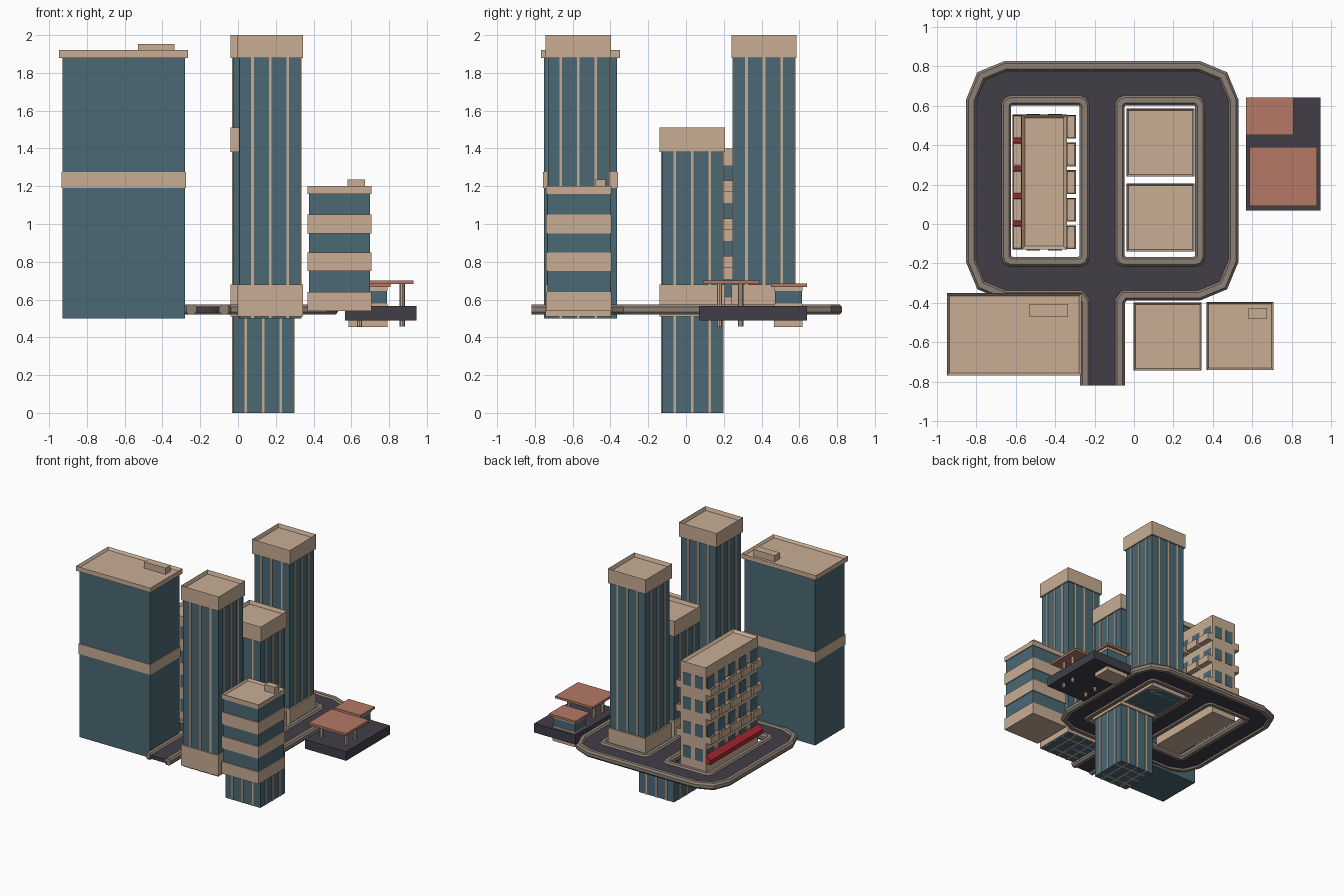
import bpy, bmesh
from math import cos, sin, pi
from mathutils import Vector

if "Cube" in bpy.data.objects:
    bpy.data.objects.remove(bpy.data.objects["Cube"])


def material(name, rgb):
    m = bpy.data.materials.new(name)
    m.diffuse_color = (*rgb, 1)
    m.use_nodes = True
    m.node_tree.nodes["Principled BSDF"].inputs["Base Color"].default_value = m.diffuse_color
    return m


STONE = material("stone", (0.58, 0.42, 0.30))
GLASS = material("glass", (0.07, 0.14, 0.175))
ASPHALT = material("asphalt", (0.053, 0.048, 0.064))
KERB = material("kerb", (0.27, 0.215, 0.18))
CLAY = material("clay", (0.46, 0.19, 0.13))
RED = material("red", (0.40, 0.02, 0.03))


def finish(name, bm, mat):
    bmesh.ops.recalc_face_normals(bm, faces=bm.faces)
    me = bpy.data.meshes.new(name)
    bm.to_mesh(me)
    bm.free()
    me.materials.append(mat)
    ob = bpy.data.objects.new(name, me)
    bpy.context.collection.objects.link(ob)
    return ob


def boxes(name, specs, mat, rim=0, depth=0):
    """Boxes given as (x0, x1, y0, y1, z0, z1); rim and depth sink the top face."""
    bm = bmesh.new()
    for x0, x1, y0, y1, z0, z1 in specs:
        vs = bmesh.ops.create_cube(bm, size=1)["verts"]
        for v in vs:
            v.co = (x1 if v.co.x > 0 else x0, y1 if v.co.y > 0 else y0, z1 if v.co.z > 0 else z0)
        if rim:
            top = max({f for v in vs for f in v.link_faces}, key=lambda f: f.calc_center_median().z)
            bmesh.ops.inset_region(bm, faces=[top], thickness=rim)
            for v in top.verts:
                v.co.z -= depth
    return finish(name, bm, mat)


def box(name, *spec, mat=STONE, rim=0, depth=0):
    return boxes(name, [spec], mat, rim, depth)


def arc(cx, cy, r, a0, n=2):
    return [(cx + r * cos(a0 + pi / 2 * i / n), cy + r * sin(a0 + pi / 2 * i / n)) for i in range(n + 1)]


def sweep(name, path, profile, mat, closed):
    """Sweep a closed (offset, z) profile along a flat path with mitred corners."""
    bm = bmesh.new()
    pts = [Vector(p) for p in path]
    n, rings = len(pts), []
    for i, p in enumerate(pts):
        a = (p - pts[i - 1]).normalized() if closed or i else None
        b = (pts[(i + 1) % n] - p).normalized() if closed or i < n - 1 else None
        a, b = a or b, b or a
        na, nb = Vector((a.y, -a.x)), Vector((b.y, -b.x))
        m = (na + nb) / (1 + na.dot(nb))
        rings.append([bm.verts.new((p.x + m.x * d, p.y + m.y * d, z)) for d, z in profile])
    k = len(profile)
    for i in range(n if closed else n - 1):
        r, s = rings[i], rings[(i + 1) % n]
        for j in range(k):
            bm.faces.new((r[j], r[(j + 1) % k], s[(j + 1) % k], s[j]))
    if not closed:
        bm.faces.new(rings[0])
        bm.faces.new(rings[-1])
    return finish(name, bm, mat)


# Road network: outer edge with its stem, and two island holes
R = 0.175
x0, x1, y0, y1 = -0.825, 0.503, -0.362, 0.8
outer = [(-0.0725, -0.818), (-0.0725, y0 - 0.03), (-0.05, y0)]
for k, (cx, cy) in enumerate([(x1 - R, y0 + R), (x1 - R, y1 - R), (x0 + R, y1 - R), (x0 + R, y0 + R)]):
    outer += arc(cx, cy, R, (k - 1) * pi / 2)
outer += [(-0.27, y0), (-0.2475, y0 - 0.03), (-0.2475, -0.818)]


def island(xa, xb, ya, yb, r=0.028):
    pts = []
    for k, (cx, cy) in enumerate([(xb - r, ya + r), (xb - r, yb - r), (xa + r, yb - r), (xa + r, ya + r)]):
        pts += arc(cx, cy, r, (k - 1) * pi / 2)
    return pts


islands = [island(-0.648, -0.25, -0.192, 0.627), island(-0.073, 0.335, -0.192, 0.627)]

# Kerbs
kerb = [(-0.026, 0.535), (-0.014, 0.52), (0.014, 0.52), (0.026, 0.535),
        (0.026, 0.56), (0.014, 0.575), (-0.014, 0.575), (-0.026, 0.56)]
sweep("outer_kerb", outer, kerb, KERB, False)
for i, p in enumerate(islands):
    sweep(f"island_kerb_{i + 1}", p, kerb, KERB, True)

# Asphalt slab: filled flat curve with holes, turned into a mesh
cu = bpy.data.curves.new("road_outline", "CURVE")
cu.dimensions, cu.fill_mode, cu.extrude = "2D", "BOTH", 0.015
for path in [outer] + islands:
    sp = cu.splines.new("POLY")
    sp.points.add(len(path) - 1)
    for q, (x, y) in zip(sp.points, path):
        q.co = (x, y, 0, 1)
    sp.use_cyclic_u = True
tmp = bpy.data.objects.new("road_outline", cu)
bpy.context.collection.objects.link(tmp)
bpy.context.view_layer.update()
mesh = bpy.data.meshes.new_from_object(tmp.evaluated_get(bpy.context.evaluated_depsgraph_get()))
bpy.data.objects.remove(tmp)
mesh.materials.clear()
mesh.materials.append(ASPHALT)
road = bpy.data.objects.new("road", mesh)
road.location.z = 0.547
bpy.context.collection.objects.link(road)


# Ribbed towers
def tower(name, cx, cy, bottom, cap0, cap1):
    def sq(h, za, zb):
        return (cx - h, cx + h, cy - h, cy + h, za, zb)
    box(name + "_glass", *sq(0.161, bottom, cap0 + 0.02), mat=GLASS)
    ribs = []
    for d in (-0.093, 0, 0.093):
        ribs.append((cx + d - 0.007, cx + d + 0.007, cy - 0.166, cy + 0.166, bottom, cap0 + 0.01))
        ribs.append((cx - 0.166, cx + 0.166, cy + d - 0.007, cy + d + 0.007, bottom, cap0 + 0.01))
    boxes(name + "_ribs", ribs, STONE)
    box(name + "_base", *sq(0.173, 0.51, 0.68))
    box(name + "_cap", *sq(0.173, cap0, cap1), rim=0.014, depth=0.03)


tower("front_tower", 0.17, -0.57, 0.5, 1.88, 2.0)
tower("back_tower", 0.134, 0.413, 0.51, 1.88, 2.0)
tower("middle_tower", 0.134, 0.033, 0.0, 1.38, 1.51)

# Wide slab tower
box("slab_glass", -0.93, -0.28, -0.752, -0.365, 0.5, 1.89, mat=GLASS)
box("slab_band", -0.934, -0.276, -0.756, -0.361, 1.19, 1.275)
box("slab_roof", -0.948, -0.265, -0.768, -0.35, 1.88, 1.92, rim=0.02, depth=0.02)
box("slab_roof_unit", -0.53, -0.335, -0.472, -0.405, 1.89, 1.952)

# Banded office block
box("office_glass", 0.376, 0.7, -0.732, -0.4, 0.545, 1.17, mat=GLASS)
boxes("office_bands", [(0.367, 0.707, -0.74, -0.394, a, b)
                       for a, b in [(0.54, 0.64), (0.75, 0.85), (0.95, 1.05)]], STONE)
box("office_roof", 0.367, 0.707, -0.74, -0.394, 1.16, 1.2, rim=0.015, depth=0.018)
box("office_roof_unit", 0.58, 0.673, -0.48, -0.425, 1.17, 1.235)

# Apartment block with windows on four floors
box("apartment_body", -0.57, -0.34, -0.13, 0.555, 0.52, 1.4, rim=0.025, depth=0.02)
windows, balconies = [], []
for floor in range(4):
    z = 0.63 + 0.2 * floor
    for c in (-0.51, -0.4):
        windows.append((c - 0.035, c + 0.035, -0.133, 0.558, z - 0.02, z + 0.08))
    for i in range(5):
        y = -0.0675 + 0.14 * i
        windows.append((-0.573, -0.337, y - 0.045, y + 0.045, z - 0.02, z + 0.08))
        if floor:
            for a, b in ((-0.615, -0.568), (-0.342, -0.295)):
                balconies.append((a, b, y - 0.06, y + 0.06, z - 0.06, z))
boxes("apartment_windows", windows, GLASS)
boxes("apartment_balconies", balconies, STONE, rim=0.008, depth=0.045)

# Sloping shop awning along the apartment's left side
sweep("awning", [(-0.57, -0.13), (-0.57, 0.555)],
      [(0.002, 0.68), (-0.045, 0.64), (-0.045, 0.605), (0.002, 0.605)], RED, False)

# Fuel station platform, canopy and kiosk
box("station_platform", 0.567, 0.945, 0.068, 0.64, 0.49, 0.565, mat=ASPHALT)
box("canopy_roof", 0.585, 0.928, 0.09, 0.39, 0.683, 0.702, mat=CLAY)
bm = bmesh.new()
for x in (0.643, 0.87):
    for y in (0.177, 0.29):
        vs = bmesh.ops.create_cone(bm, cap_ends=True, segments=8, radius1=0.014, radius2=0.014, depth=0.23)["verts"]
        bmesh.ops.translate(bm, verts=vs, vec=(x, y, 0.573))
finish("canopy_columns", bm, STONE)
box("kiosk_base", 0.586, 0.792, 0.467, 0.618, 0.455, 0.58)
box("kiosk_glass", 0.59, 0.788, 0.471, 0.614, 0.57, 0.65, mat=GLASS)
box("kiosk_lintel", 0.586, 0.792, 0.467, 0.618, 0.645, 0.668)
box("kiosk_roof", 0.567, 0.808, 0.45, 0.64, 0.666, 0.684, mat=CLAY)
